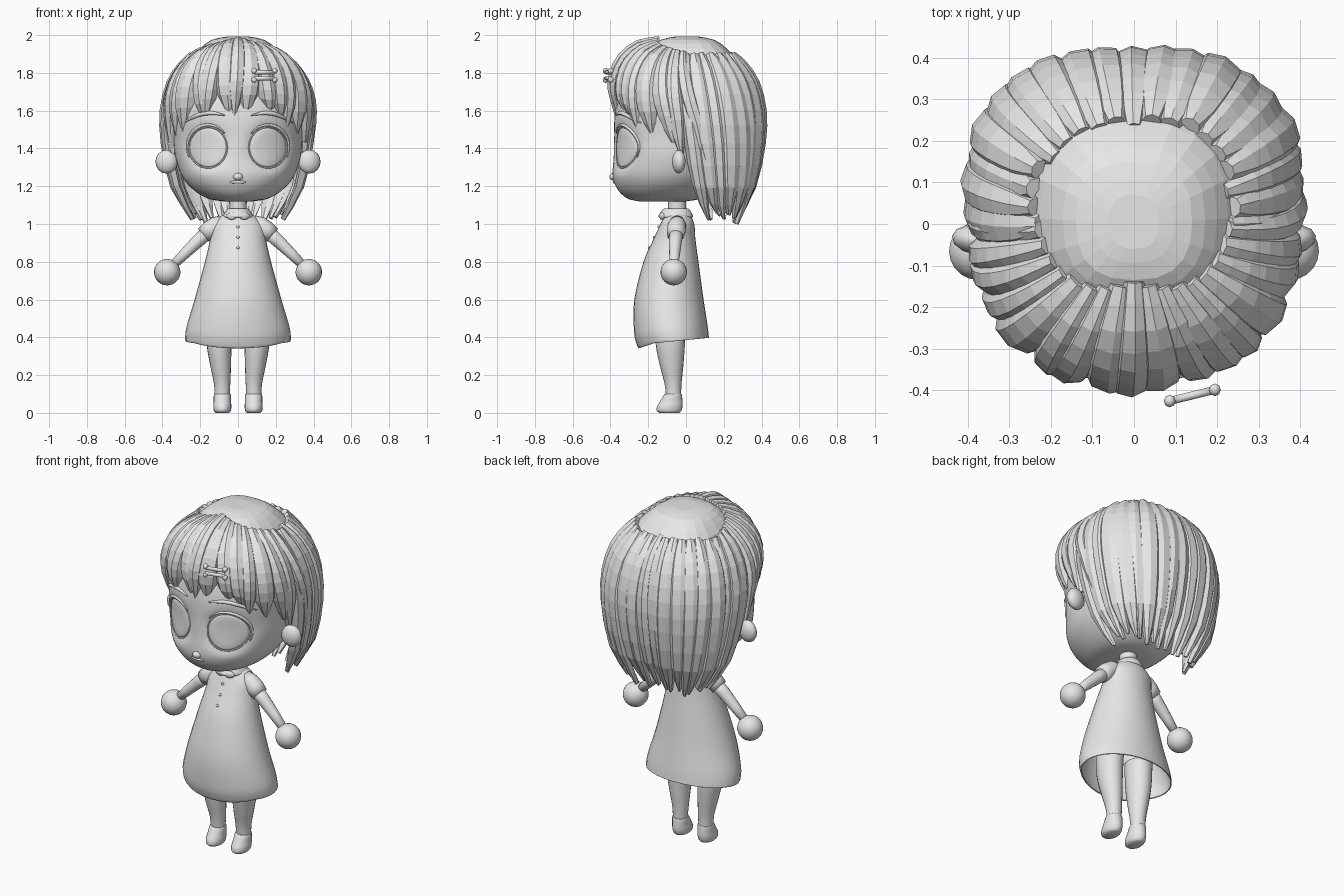
import bpy, bmesh, math, random
from mathutils import Vector, Matrix
from mathutils.bvhtree import BVHTree

random.seed(4)
cube = bpy.data.objects.get("Cube")
if cube:
    bpy.data.objects.remove(cube, do_unlink=True)

grey = bpy.data.materials.new("plain_grey")
grey.use_nodes = True
grey.diffuse_color = (0.8, 0.8, 0.8, 1)
for node in grey.node_tree.nodes:
    if node.type == 'BSDF_PRINCIPLED':
        node.inputs["Base Color"].default_value = (0.8, 0.8, 0.8, 1)


# ---- helpers ----
def finish(bm, name, smooth=True):
    bmesh.ops.recalc_face_normals(bm, faces=bm.faces)
    for f in bm.faces:
        f.smooth = smooth
    me = bpy.data.meshes.new(name)
    bm.to_mesh(me)
    bm.free()
    me.materials.append(grey)
    ob = bpy.data.objects.new(name, me)
    bpy.context.scene.collection.objects.link(ob)
    return ob


def refine(rows, k):
    """Smoothly interpolate a list of number rows."""
    out = []
    last = len(rows) - 1
    for i in range(last):
        a, b, c, d = (rows[min(max(j, 0), last)] for j in range(i - 1, i + 3))
        for s in range(k):
            t = s / k
            out.append([0.5 * (2 * q + (r - p) * t + (2*p - 5*q + 4*r - w) * t * t
                               + (3*q - p - 3*r + w) * t ** 3)
                        for p, q, r, w in zip(a, b, c, d)])
    out.append(list(rows[-1]))
    return out


def skin(bm, rings, start=True, end=True):
    """Bridge rings of points and cap the ends."""
    vs = [[bm.verts.new(p) for p in ring] for ring in rings]
    n = len(vs[0])
    for r, s in zip(vs, vs[1:]):
        for i in range(n):
            bm.faces.new((r[i], r[(i + 1) % n], s[(i + 1) % n], s[i]))
    if start:
        bm.faces.new(vs[0])
    if end:
        bm.faces.new(vs[-1])


def power(v, e):
    return math.copysign(abs(v) ** e, v)


def loft(rows, k=4, n=32, e=2.0, cx=0.0):
    """Rows of height, half width, front y, back y (and optional x centre)."""
    rings = []
    for row in refine(rows, k):
        z, w, f, b = row[:4]
        x0 = row[4] if len(row) > 4 else cx
        ring = []
        for i in range(n):
            a = 2 * math.pi * i / n
            ring.append(Vector((x0 + w * power(math.cos(a), 2 / e),
                                (f + b) / 2 + (b - f) / 2 * power(math.sin(a), 2 / e), z)))
        rings.append(ring)
    return rings


def tube(bm, pts, radii, n=12, closed=False):
    pts = [Vector(p) for p in pts]
    rings = []
    for i, p in enumerate(pts):
        if closed:
            t = pts[(i + 1) % len(pts)] - pts[i - 1]
        else:
            t = pts[min(i + 1, len(pts) - 1)] - pts[max(i - 1, 0)]
        u = t.cross(Vector((0, 1, 0))).normalized()
        v = t.cross(u).normalized()
        rings.append([p + radii[i] * (u * math.cos(2 * math.pi * j / n)
                                      + v * math.sin(2 * math.pi * j / n)) for j in range(n)])
    if closed:
        rings.append(rings[0])
    skin(bm, rings, not closed, not closed)
    if closed:
        bmesh.ops.remove_doubles(bm, verts=bm.verts, dist=1e-5)


def ball(bm, at, size, turn=0.0, seg=20):
    m = Matrix.Translation(at) @ Matrix.Rotation(turn, 4, 'Z') @ Matrix.Diagonal((*size, 1))
    bmesh.ops.create_uvsphere(bm, u_segments=seg, v_segments=seg * 2 // 3, radius=1, matrix=m)


def ball_part(name, at, size, turn=0.0, seg=20):
    bm = bmesh.new()
    ball(bm, at, size, turn, seg)
    return finish(bm, name)


# ---- head with shallow eye sockets ----
bm = bmesh.new()
skin(bm, loft([(1.12, .08, -.25, 0), (1.135, .16, -.31, .08), (1.18, .235, -.36, .15),
               (1.25, .295, -.388, .22), (1.35, .33, -.383, .28), (1.45, .342, -.38, .32),
               (1.6, .355, -.375, .35), (1.75, .32, -.33, .32), (1.87, .24, -.23, .24),
               (1.94, .15, -.14, .16), (1.95, .05, -.05, .07)], k=6, n=80, e=2.1))
for v in bm.verts:
    if v.co.y < 0:
        d = ((abs(v.co.x) - .16) / .13) ** 2 + ((v.co.z - 1.405) / .14) ** 2
        v.co.y += .028 * max(0, 1 - d)
bmesh.ops.recalc_face_normals(bm, faces=bm.faces)
face_tree = BVHTree.FromBMesh(bm)
finish(bm, "head")


def on_face(x, z, out=0.0):
    hit = face_tree.ray_cast(Vector((x, -2, z)), Vector((0, 1, 0)))[0]
    return Vector((x, hit.y - out, z))


ball_part("nose", (0, -.384, 1.25), (.026, .022, .02))
ball_part("mouth", (0, -.376, 1.222), (.045, .012, .009))


# ---- eyes, lashes, brows, ears ----
def oval(side, scale, out, start=0, stop=360, n=32):
    pts = []
    for i in range(n):
        a = math.radians(start + (stop - start) * i / n)
        pts.append(on_face(side * (.158 + .098 * scale * math.cos(a)),
                           1.405 + .105 * scale * math.sin(a), out))
    return pts


for side, label in ((1, "left"), (-1, "right")):
    bm = bmesh.new()
    skin(bm, [oval(side, s, o) for s, o in
              ((1, -.01), (.98, .002), (.9, .007), (.6, .013), (.3, .016), (.05, .017))])
    finish(bm, label + "_eye")
    bm = bmesh.new()
    tube(bm, oval(side, 1.03, 0), [.004] * 32, 6, True)
    finish(bm, label + "_eye_rim")
    bm = bmesh.new()
    tube(bm, oval(side, 1.14, .002, -25, 150, 20),
         [.003 + .006 * math.sin(math.pi * i / 19) for i in range(20)], 6)
    finish(bm, label + "_lashes")
    bm = bmesh.new()
    brow = [on_face(side * (.07 + .22 * t / 12),
                    1.575 + .03 * math.sin(math.pi * t / 12) - .04 * t / 12, .002)
            for t in range(13)]
    tube(bm, brow, [.003 + .009 * math.sin(math.pi * i / 12) for i in range(13)], 6)
    finish(bm, label + "_brow")
    ball_part(label + "_ear", (side * .378, -.038, 1.33), (.06, .036, .063), side * .15, 12)

# ---- hair ----
bm = bmesh.new()
skin(bm, loft([(1.55, .34, -.33, .36), (1.75, .315, -.31, .335), (1.86, .255, -.25, .275),
               (1.93, .2, -.19, .215), (1.975, .14, -.135, .15), (1.992, .06, -.06, .07)],
              k=2, n=20, e=2.5))
finish(bm, "hair_crown", False)


def lock(bm, angle, profile, width, thick, sweep=0.0, drift=0.0):
    """One tapered strand down the head; profile rows: scale, height, width."""
    rows = refine(profile, 2)
    n = len(rows)
    e = 2.5
    pts = []
    for i, (k, z, w) in enumerate(rows):
        u = (i / (n - 1)) ** 2
        s, c = math.sin(angle + drift * u), math.cos(angle + drift * u)
        r = k * ((abs(s) / .38) ** e + (abs(c) / .39) ** e) ** (-1 / e)
        pts.append(Vector((s * r, .01 - c * r + sweep * u, z)))
    s, c = math.sin(angle), math.cos(angle)
    side = Vector((c, s, 0))
    rings = []
    for i, p in enumerate(pts):
        t = (pts[min(i + 1, n - 1)] - pts[max(i - 1, 0)]).normalized()
        out = t.cross(side).normalized()
        if out.dot(Vector((s, -c, .5))) < 0:
            out.negate()
        w = width * rows[i][2]
        h = thick * (.3 + .7 * rows[i][2])
        rings.append([p + side * w * x + out * h * y for x, y in
                      ((-1, -.3), (-.6, .75), (.1, 1), (.7, .6), (1, -.3), (0, -.7))])
    skin(bm, rings)


# long strands over the sides and back
bm = bmesh.new()
count = 19
for i in range(count):
    a = math.radians(87 + 186 * i / (count - 1))
    flank = abs(math.sin(a)) ** 2
    j = random.uniform(-.02, .02)
    tip = .99 + .03 * flank + random.uniform(0, .045)
    lock(bm, a, [(.6 + random.uniform(-.04, .05), 1.895, .4), (.74 + j, 1.84, .75),
                 (.89 + j, 1.745, .95), (.98 + j, 1.6, 1), (.97 + j, 1.43, .95),
                 (.85 + j, 1.2, .75), (.63 + j, tip, .15)],
         random.uniform(.054, .07), .036, .13 * flank, random.uniform(-.04, .04))
finish(bm, "back_hair", False)

# fringe strands, longer towards the ears
bm = bmesh.new()
count = 17
for i in range(count):
    deg = -84 + 168 * i / (count - 1)
    k = abs(deg) / 84
    j = random.uniform(-.025, .02)
    tip = 1.6 - .29 * k ** 1.6 + random.uniform(-.03, .03)
    low = 1.71 - .18 * k
    lock(bm, math.radians(deg),
         [(.38 + .2 * k, 1.97 - .07 * k, .5), (.66 + .07 * k + j, 1.945 - .105 * k, .75),
          (.87 + .01 * k + j, 1.878 - .125 * k, .95), (.98 - .01 * k + j, 1.79 - .14 * k, 1),
          (1 - .02 * k + j, low, .9), (.95 + j, tip, .2)],
         random.uniform(.047, .068), .038, .1 * k, random.uniform(-.1, .1))
finish(bm, "fringe", False)

# hair clip
bm = bmesh.new()
along = Vector((.97, .24, 0))
centre = Vector((.14, -.412, 1.787))
for dz in (-.016, .016):
    tube(bm, [centre - along * .055 + Vector((0, 0, dz)),
              centre + along * .055 + Vector((0, 0, dz))], [.011, .011], 6)
for sx in (-.056, .056):
    for dz in (-.024, .024):
        ball(bm, centre + along * sx + Vector((0, 0, dz)), (.015, .016, .016), 0, 8)
finish(bm, "hair_clip")

# ---- neck, dress, collar, buttons ----
bm = bmesh.new()
skin(bm, loft([(1.0, .055, -.105, .005), (1.08, .046, -.095, 0), (1.18, .05, -.1, 0)], n=20))
finish(bm, "neck")

bm = bmesh.new()
rings = loft([(1.06, .055, -.11, .005), (1.035, .1, -.12, .03), (.99, .14, -.14, .045),
              (.92, .148, -.172, .05), (.8, .175, -.225, .066), (.6, .23, -.274, .093),
              (.45, .272, -.275, .113), (.385, .28, -.26, .12), (.365, .278, -.25, .122)])
for ring in rings:
    for p in ring:
        drop = max(0, (.6 - p.z) / .24)
        p.z += drop * (.1 * (p.y + .06) + .015 - .25 * max(0, -.17 - p.y))
skin(bm, rings, True, False)
dress = finish(bm, "dress")
shell = dress.modifiers.new("cloth", 'SOLIDIFY')
shell.thickness = .006

bm = bmesh.new()
skin(bm, loft([(1.035, .078, -.143, .034), (1.045, .08, -.145, .036),
               (1.075, .06, -.125, .02), (1.083, .05, -.11, .008)], n=24))
finish(bm, "collar")
for side, label in ((1, "left"), (-1, "right")):
    ball_part(label + "_collar_tip", (side * .033, -.127, 1.042), (.03, .012, .02), side * .3, 12)
for i in range(3):
    z = .985 - .055 * i
    ball_part("button_%d" % (i + 1), (0, -.144 - .025 * i, z), (.008, .007, .008), 0, 10)

# ---- arms, hands, legs, feet ----
for side, label in ((1, "left"), (-1, "right")):
    bm = bmesh.new()
    tube(bm, [(side * x, y, z) for x, y, z in
              ((.08, -.045, 1.01), (.115, -.048, .993), (.15, -.052, .967), (.182, -.055, .94))],
         [.038, .048, .05, .045], 20)
    finish(bm, label + "_sleeve").data.shade_smooth()
    bm = bmesh.new()
    tube(bm, [(side * x, y, z) for x, y, z in
              ((.15, -.05, .965), (.21, -.056, .912), (.28, -.06, .845), (.36, -.065, .765))],
         [.037, .035, .029, .021], 16)
    finish(bm, label + "_arm")
    ball_part(label + "_hand", (side * .375, -.065, .745), (.07, .07, .07))
    bm = bmesh.new()
    skin(bm, loft([(.07, .039, -.105, -.026, .084), (.15, .043, -.113, -.024, .084),
                   (.25, .055, -.138, -.014, .092), (.36, .066, -.16, -.006, .1),
                   (.5, .072, -.165, .0, .1)], n=20))
    bmesh.ops.scale(bm, vec=(side, 1, 1), verts=bm.verts)
    finish(bm, label + "_leg")
    bm = bmesh.new()
    skin(bm, loft([(0, .036, -.142, -.035), (.012, .045, -.155, -.024), (.035, .048, -.153, -.018),
                   (.06, .046, -.138, -.018), (.095, .045, -.116, -.022), (.1, .041, -.11, -.026)],
                  n=20, cx=.083))
    bmesh.ops.scale(bm, vec=(side, 1, 1), verts=bm.verts)
    finish(bm, label + "_shoe")
